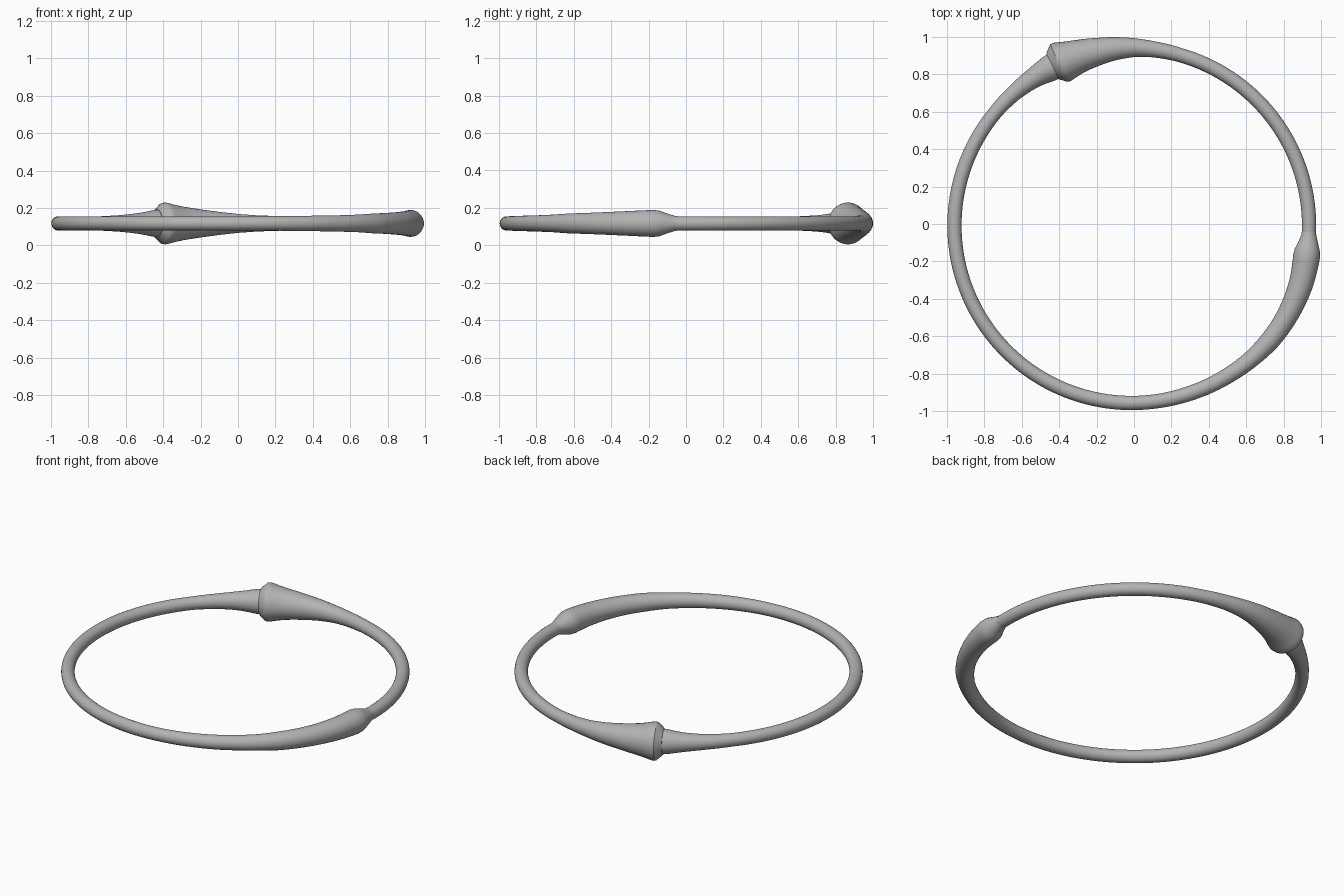
import bpy, bmesh, math
from mathutils import Vector

cube = bpy.data.objects.get("Cube")
if cube:
    bpy.data.objects.remove(cube, do_unlink=True)

CENTRE = Vector((-0.012, -0.009, 0.117))
RING = 0.948        # radius of the hoop's centre line
TUBE = 0.038        # thickness of the plain wire
SIDES = 32

metal = bpy.data.materials.new("Grey metal")
metal.use_nodes = True
grey = (0.45, 0.45, 0.45, 1)
metal.diffuse_color = grey
metal.node_tree.nodes["Principled BSDF"].inputs["Base Color"].default_value = grey


def stations(knots, step=2.0):
    """Fill in evenly spaced sections between (angle, radius, outward shift) knots."""
    out = [knots[0]]
    for a, b in zip(knots, knots[1:]):
        n = max(1, math.ceil((b[0] - a[0]) / step))
        for i in range(1, n + 1):
            t = i / n
            out.append(tuple(p + (q - p) * t for p, q in zip(a, b)))
    return out


def swept_arm(name, knots):
    """Sweep a round section of changing radius along the hoop."""
    bm = bmesh.new()
    rings = []
    for angle, radius, shift in stations(knots):
        a = math.radians(angle)
        out = Vector((math.cos(a), math.sin(a), 0))
        mid = CENTRE + out * (RING + shift)
        ring = []
        for k in range(SIDES):
            t = 2 * math.pi * k / SIDES
            ring.append(bm.verts.new(
                mid + out * radius * math.cos(t) + Vector((0, 0, radius * math.sin(t)))))
        rings.append(ring)
    for r, s in zip(rings, rings[1:]):
        for k in range(SIDES):
            j = (k + 1) % SIDES
            bm.faces.new((r[k], r[j], s[j], s[k]))
    bm.faces.new(rings[0])
    bm.faces.new(rings[-1])
    bmesh.ops.recalc_face_normals(bm, faces=bm.faces)
    mesh = bpy.data.meshes.new(name)
    bm.to_mesh(mesh)
    bm.free()
    mesh.materials.append(metal)
    obj = bpy.data.objects.new(name, mesh)
    bpy.context.collection.objects.link(obj)
    bpy.ops.object.select_all(action="DESELECT")
    obj.select_set(True)
    bpy.context.view_layer.objects.active = obj
    bpy.ops.object.shade_smooth_by_angle(angle=math.radians(35))
    return obj


# Arm that widens into the flared clasp socket with a chamfered rim
swept_arm("socket_arm", [
    (-3, TUBE, 0), (74, TUBE, 0), (83, 0.043, 0.002), (89, 0.050, 0.004),
    (95, 0.061, 0.003), (101, 0.074, 0), (107, 0.089, 0), (110, 0.099, 0),
    (112.3, 0.109, 0.002), (113.3, 0.112, 0.004), (114.2, 0.110, 0.005),
    (116.4, 0.077, 0.003)])

# Arm that plugs into the socket and ends in the swollen hinge
swept_arm("hinge_arm", [
    (115, 0.074, 0.002), (118, 0.070, 0), (120.3, 0.063, 0), (123, 0.056, 0),
    (127, 0.049, 0), (132, 0.043, 0), (140, TUBE, 0),
    (278, TUBE, 0), (290, 0.040, 0.001), (304, 0.043, 0.005), (313, 0.047, 0.010),
    (320, 0.053, 0.013), (327, 0.056, 0.013), (335, 0.061, 0.011),
    (342, 0.066, 0.008), (347, 0.070, 0.003), (350, 0.072, 0.001),
    (352, 0.068, 0), (354.5, 0.053, 0), (357, 0.040, 0), (358, TUBE, 0)])
